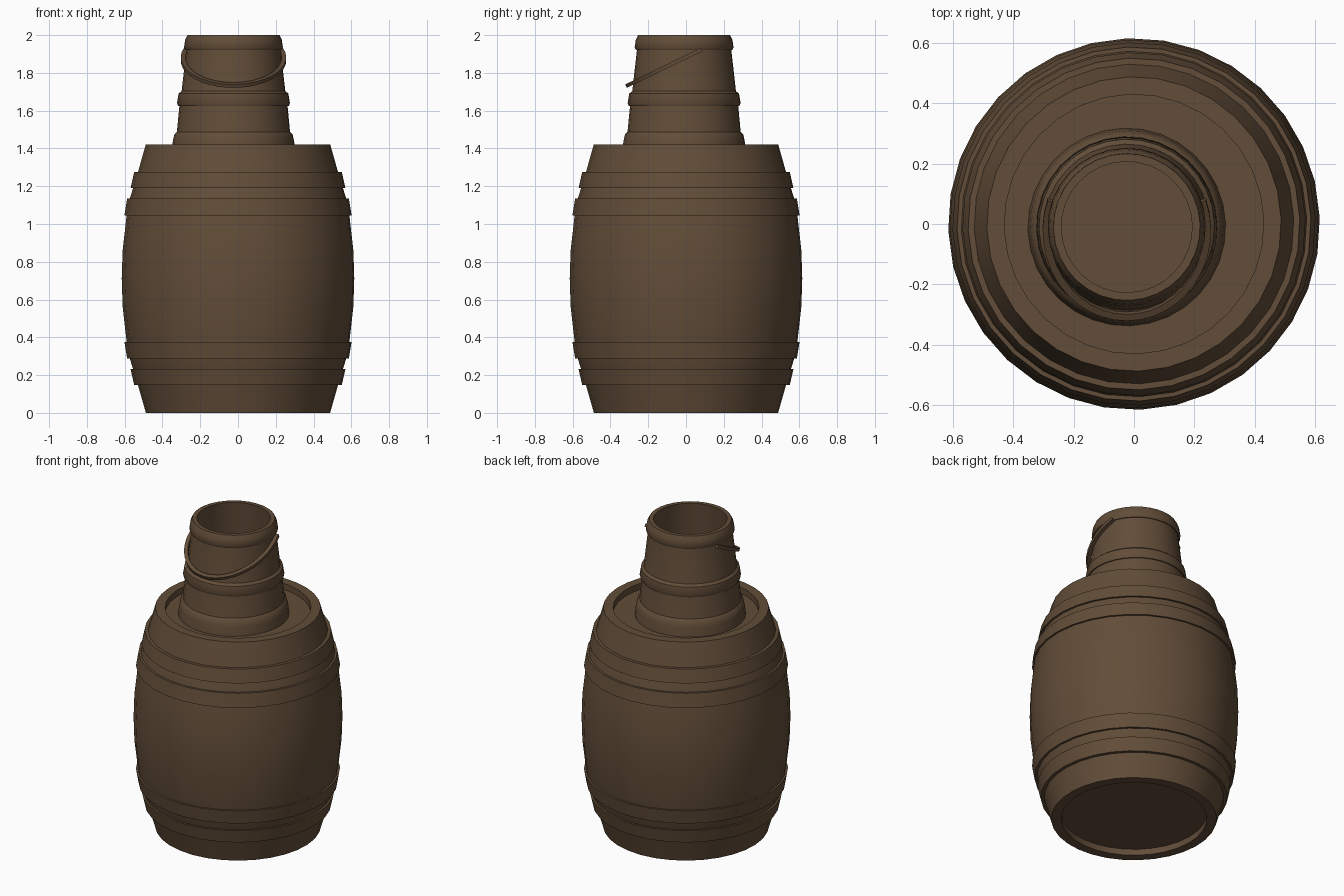
import bpy, bmesh, math
from mathutils import Vector

if "Cube" in bpy.data.objects:
    bpy.data.objects.remove(bpy.data.objects["Cube"])

wood = bpy.data.materials.new("brown wood")
wood.diffuse_color = (0.122, 0.074, 0.040, 1)
wood.use_nodes = True
wood.node_tree.nodes["Principled BSDF"].inputs["Base Color"].default_value = wood.diffuse_color


def finish(name, bm, angle=30):
    bmesh.ops.recalc_face_normals(bm, faces=bm.faces)
    me = bpy.data.meshes.new(name)
    bm.to_mesh(me)
    bm.free()
    me.materials.append(wood)
    ob = bpy.data.objects.new(name, me)
    bpy.context.collection.objects.link(ob)
    bpy.ops.object.select_all(action='DESELECT')
    ob.select_set(True)
    bpy.context.view_layer.objects.active = ob
    bpy.ops.object.shade_smooth_by_angle(angle=math.radians(angle))
    return ob


def lathe(name, profile, cx=0, cy=0, sides=32, closed=False, angle=30):
    """Revolve (radius, height) points; open profiles get flat end caps."""
    bm = bmesh.new()
    rings = []
    for r, z in profile:
        ring = []
        for i in range(sides):
            a = math.tau * i / sides + math.radians(2)
            ring.append(bm.verts.new((cx + r * math.cos(a), cy + r * math.sin(a), z)))
        rings.append(ring)
    pairs = list(zip(rings, rings[1:]))
    if closed:
        pairs.append((rings[-1], rings[0]))
    else:
        bm.faces.new(rings[0])
        bm.faces.new(rings[-1])
    for lo, hi in pairs:
        for i in range(sides):
            j = (i + 1) % sides
            bm.faces.new((lo[i], lo[j], hi[j], hi[i]))
    return finish(name, bm, angle)


# Barrel body: bulging staves with a recessed lid at both ends
MID = 0.711
half = [(0.616, 0), (0.611, 0.15), (0.590, 0.335), (0.573, 0.424),
        (0.556, 0.479), (0.530, 0.564), (0.488, MID), (0.430, MID), (0.430, MID - 0.04)]
profile = [(r, MID - h) for r, h in reversed(half[1:])] + [(r, MID + h) for r, h in half]
lathe("barrel_body", profile)

# Barrel hoops, mirrored about the middle
hoops = [("outer", 0.569, 0.479, 0.550, 0.564), ("inner", 0.602, 0.335, 0.587, 0.424)]
for label, r0, h0, r1, h1 in hoops:
    for side, s in (("upper", 1), ("lower", -1)):
        lathe(f"{side}_{label}_hoop",
              [(r0 - 0.03, MID + s * h0), (r0, MID + s * h0),
               (r1, MID + s * h1), (r1 - 0.03, MID + s * h1)], closed=True)

# Bucket standing off-centre on the lid, narrow end up
BX, BY = -0.024, -0.010
lathe("bucket_body", [(0.318, 1.385), (0.300, 1.485), (0.286, 1.63), (0.275, 1.70),
                      (0.249, 1.93), (0.243, 2.0), (0.217, 2.0), (0.275, 1.42)], BX, BY)

# Bucket bands with softened upper edges
for label, pts in (
        ("bottom", [(0.29, 1.38), (0.328, 1.38), (0.321, 1.44), (0.313, 1.475), (0.300, 1.487)]),
        ("middle", [(0.27, 1.625), (0.293, 1.625), (0.299, 1.64), (0.291, 1.69), (0.275, 1.703)]),
        ("rim", [(0.235, 1.922), (0.255, 1.922), (0.262, 1.935), (0.256, 1.975), (0.244, 2.0)])):
    lathe(f"bucket_{label}_band", pts, BX, BY, closed=True, angle=40)

# Bucket handle: square bar swept along an arc leaning to the front
bm = bmesh.new()
down = Vector((0, -0.90, -0.436)).normalized()
right = Vector((1, 0, 0))
normal = right.cross(down)
centre = Vector((BX, -0.02, 1.874))
rings = []
for k in range(25):
    a = math.radians(-20 + 220 * k / 24)
    out = right * math.cos(a) + down * math.sin(a)
    p = centre + right * 0.267 * math.cos(a) + down * 0.318 * math.sin(a)
    rings.append([bm.verts.new(p + out * u * 0.012 + normal * v * 0.010)
                  for u, v in ((-1, -1), (1, -1), (1, 1), (-1, 1))])
for q0, q1 in zip(rings, rings[1:]):
    for i in range(4):
        j = (i + 1) % 4
        bm.faces.new((q0[i], q0[j], q1[j], q1[i]))
bm.faces.new(rings[0])
bm.faces.new(rings[-1])
finish("bucket_handle", bm)
